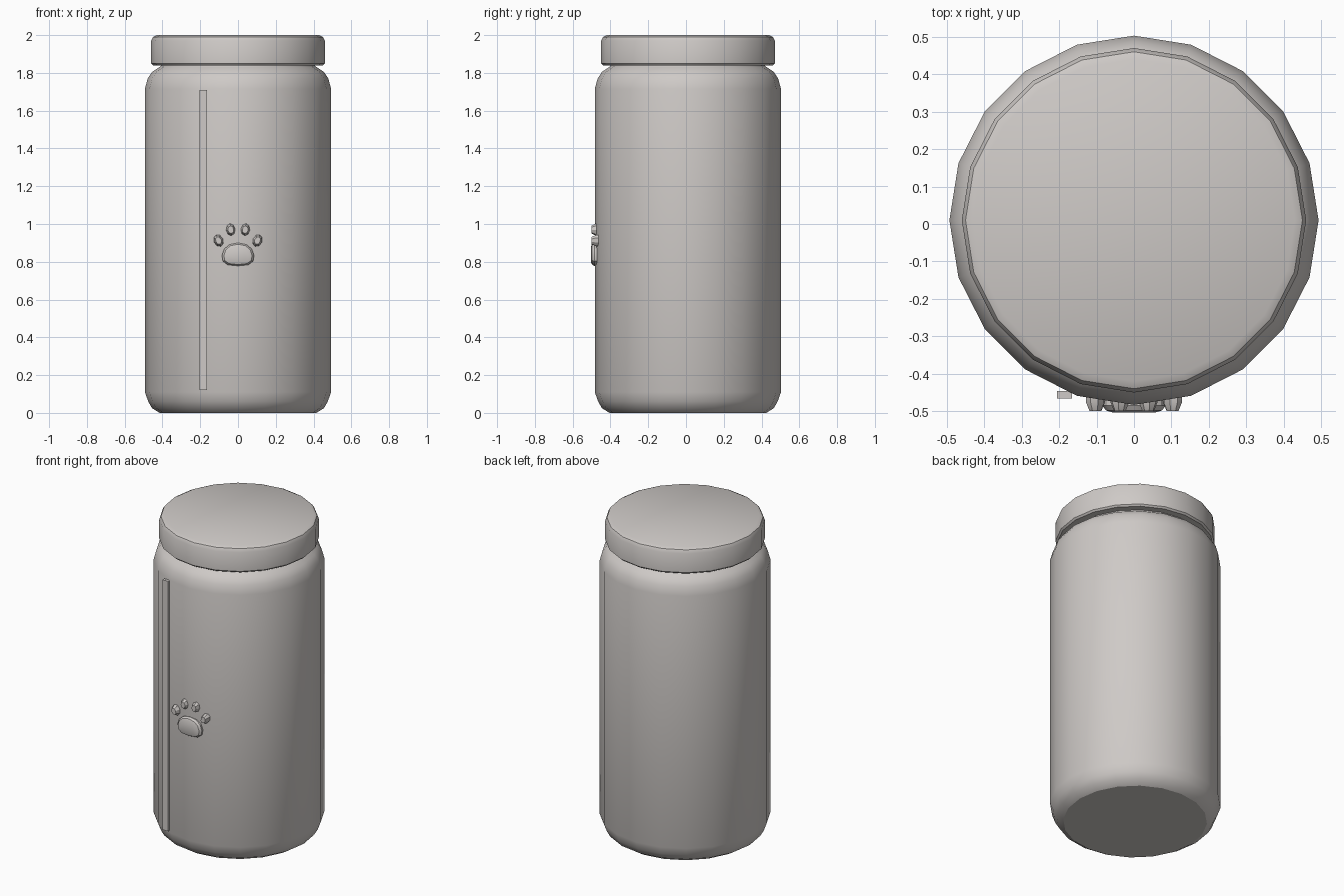
import bpy, bmesh, math

cube = bpy.data.objects.get("Cube")
if cube:
    bpy.data.objects.remove(cube)

mat = bpy.data.materials.new("warm grey")
mat.use_nodes = True
colour = (0.62, 0.59, 0.57, 1)
mat.diffuse_color = colour
mat.node_tree.nodes["Principled BSDF"].inputs["Base Color"].default_value = colour

SIDES = 20
AXIS_Y = 0.01


def finish(name, bm, smooth=None):
    bmesh.ops.recalc_face_normals(bm, faces=bm.faces)
    mesh = bpy.data.meshes.new(name)
    bm.to_mesh(mesh)
    bm.free()
    mesh.materials.append(mat)
    obj = bpy.data.objects.new(name, mesh)
    bpy.context.collection.objects.link(obj)
    if smooth:
        bpy.ops.object.select_all(action='DESELECT')
        obj.select_set(True)
        bpy.context.view_layer.objects.active = obj
        bpy.ops.object.shade_smooth_by_angle(angle=math.radians(smooth))
    return obj


def skin(bm, rings):
    """Bridge equal-length closed rings and cap both ends."""
    rings = [[bm.verts.new(p) for p in ring] for ring in rings]
    for a, b in zip(rings, rings[1:]):
        for i in range(len(a)):
            j = (i + 1) % len(a)
            bm.faces.new((a[i], a[j], b[j], b[i]))
    bm.faces.new(rings[0])
    bm.faces.new(rings[-1])


def turned(name, profile, smooth):
    bm = bmesh.new()
    turns = [math.tau * i / SIDES for i in range(SIDES)]
    skin(bm, [[(r * math.cos(t), AXIS_Y + r * math.sin(t), z) for t in turns]
              for r, z in profile])
    return finish(name, bm, smooth)


def relief(name, x, z, outline, tilt, layers):
    """Raised outline on the front, scaled in at each (scale, y) layer."""
    c, s = math.cos(tilt), math.sin(tilt)
    bm = bmesh.new()
    skin(bm, [[(x + k * (u * c - v * s), y, z + k * (u * s + v * c))
               for u, v in outline] for k, y in layers])
    return finish(name, bm, 30)


# Jar body with rounded foot, shoulder and neck
turned("jar_body", [(0.415, 0), (0.455, 0.025), (0.475, 0.06), (0.493, 0.11),
                    (0.493, 1.715), (0.478, 1.77), (0.455, 1.805),
                    (0.41, 1.835), (0.40, 1.86)], 32)

# Lid with bevelled rim
turned("lid", [(0.40, 1.84), (0.45, 1.84), (0.46, 1.85), (0.46, 1.97),
               (0.45, 1.99), (0.43, 2.0)], 32)

# Thin vertical strip on the front
bm = bmesh.new()
bmesh.ops.create_cube(bm, size=1)
bmesh.ops.scale(bm, verts=bm.verts, vec=(0.04, 0.02, 1.59))
bmesh.ops.translate(bm, verts=bm.verts, vec=(-0.185, -0.456, 0.915))
finish("front_strip", bm)

# Paw emblem: main pad and four toes
half = [(0.045, 0.053), (0.073, 0.03), (0.085, -0.005), (0.08, -0.035), (0.055, -0.054)]
pad = [(0, 0.062)] + half + [(0, -0.06)] + [(-u, v) for u, v in reversed(half)]
relief("paw_pad", 0, 0.838, pad, 0, [(0.95, -0.455), (1, -0.485), (0.88, -0.498), (0.68, -0.503)])

toe = [(0.025 * math.cos(t), 0.033 * math.sin(t))
       for t in (math.tau * i / 8 for i in range(8))]
for side, label in ((-1, "right"), (1, "left")):
    for x, z, tilt, part in ((0.038, 0.97, 0.12, "inner"), (0.103, 0.912, 0.4, "outer")):
        relief(f"{label}_{part}_toe", side * x, z, toe, -side * tilt,
               [(0.95, -0.45), (1, -0.476), (0.62, -0.5)])
